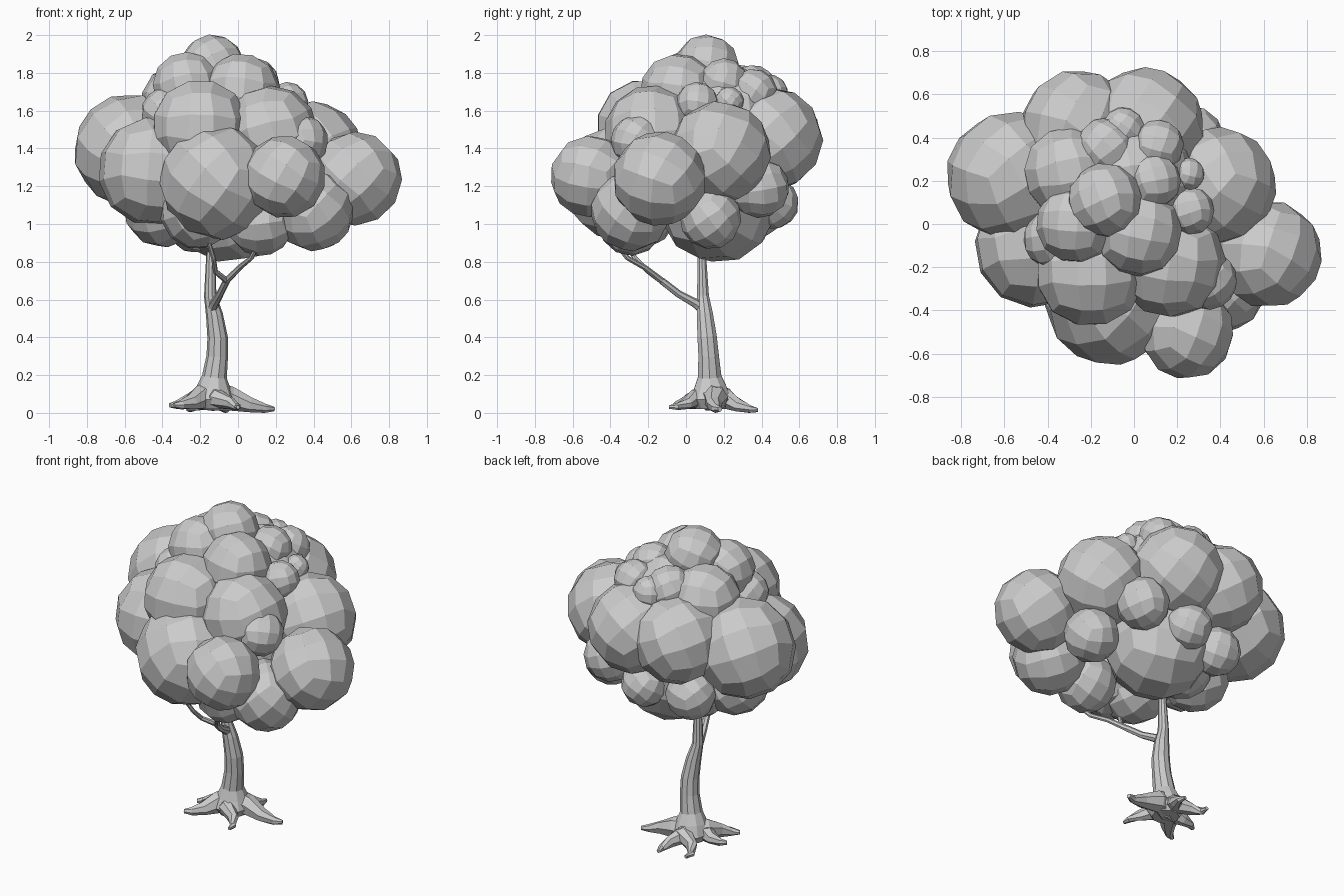
import bpy, bmesh, math, random
from mathutils import Vector, Euler

random.seed(4)
cube = bpy.data.objects.get("Cube")
if cube:
    bpy.data.objects.remove(cube, do_unlink=True)

GREY = (0.6, 0.6, 0.6, 1)
mat = bpy.data.materials.new("plain grey")
mat.use_nodes = True
mat.diffuse_color = GREY
mat.node_tree.nodes["Principled BSDF"].inputs["Base Color"].default_value = GREY


def finish(bm, name):
    bmesh.ops.recalc_face_normals(bm, faces=bm.faces)
    mesh = bpy.data.meshes.new(name)
    bm.to_mesh(mesh)
    bm.free()
    mesh.materials.append(mat)
    obj = bpy.data.objects.new(name, mesh)
    bpy.context.collection.objects.link(obj)
    return obj


def leaf_clump(name, x, y, z, r):
    """Faceted ball made from a rounded cube, turned at random."""
    bm = bmesh.new()
    bmesh.ops.create_cube(bm, size=2)
    bmesh.ops.subdivide_edges(bm, edges=bm.edges[:], cuts=2, use_grid_fill=True)
    turn = Euler([random.uniform(0, math.pi) for _ in range(3)]).to_matrix()
    for v in bm.verts:
        even = Vector([math.tan(c * math.pi / 4) for c in v.co])
        v.co = Vector((x, y, z)) + turn @ even.normalized() * r * 1.025
    return finish(bm, name)


def limb(name, points, sides=7):
    """Tapered tube through (x, y, z, radius) points."""
    bm = bmesh.new()
    path = [Vector(p[:3]) for p in points]
    rings = []
    for i, p in enumerate(path):
        d = path[min(i + 1, len(path) - 1)] - path[max(i - 1, 0)]
        q = Vector((0, 0, 1)).rotation_difference(d.normalized())
        ring = []
        for k in range(sides):
            a = math.tau * k / sides
            co = p + q @ Vector((math.cos(a), math.sin(a), 0)) * points[i][3]
            co.z = max(co.z, 0)
            ring.append(bm.verts.new(co))
        rings.append(ring)
    for a, b in zip(rings, rings[1:]):
        for k in range(sides):
            n = (k + 1) % sides
            bm.faces.new((a[k], a[n], b[n], b[k]))
    bm.faces.new(rings[0])
    bm.faces.new(rings[-1])
    return finish(bm, name)


# Trunk and forked branch
limb("trunk", [(-.13, .13, .02, .08), (-.13, .13, .07, .115), (-.13, .13, .13, .092),
               (-.125, .125, .19, .066), (-.11, .12, .3, .057), (-.108, .112, .4, .054),
               (-.125, .1, .52, .045), (-.147, .09, .62, .033), (-.145, .085, .8, .025),
               (-.13, .08, 1.1, .02)], 10)
limb("branch", [(-.14, .1, .54, .028), (-.125, .05, .58, .025), (-.095, -.04, .63, .02),
                (-.06, -.13, .7, .019)])
limb("branch_fork_left", [(-.06, -.13, .7, .018), (.01, -.22, .77, .015),
                          (.07, -.31, .82, .013), (.1, -.36, .88, .012)])
limb("branch_fork_right", [(-.06, -.13, .7, .017), (-.12, -.2, .75, .014),
                           (-.13, -.27, .82, .013), (-.16, -.33, .92, .012)])

# Roots: tip position, thickness and sideways bend
hub = Vector((-.13, .13, .09))
roots = [(-.34, -.06, .04, .065, .015), (.19, .18, .02, .065, -.015), (0, -.09, .03, .05, .025),
         (-.07, .38, .015, .055, -.02), (-.25, .36, .02, .055, .035), (-.36, .1, .04, .06, -.02)]
for i, (x, y, z, r, bend) in enumerate(roots):
    tip = Vector((x, y, z))
    side = (tip - hub).cross(Vector((0, 0, 1))).normalized() * bend
    pts = []
    for t, thick, drop in ((0, 1.25, 0), (.3, 1, .2), (.6, .65, .65), (.85, .38, .95), (1, .2, 1)):
        p = hub.lerp(tip, t) + side * math.sin(t * math.tau)
        p.z = hub.z + (tip.z - hub.z) * drop
        pts.append((*p, r * thick))
    limb(f"root_{i + 1}", pts)

# Canopy: large outer clumps, crown, small fillers and underside
clumps = {
    "outer_clump": [
        (.62, -.14, 1.24, .245), (.245, -.5, 1.25, .215), (-.11, -.35, 1.22, .3),
        (-.45, -.1, 1.28, .285), (-.57, .22, 1.39, .295), (-.26, .45, 1.45, .26),
        (.05, .45, 1.45, .27), (.39, .18, 1.38, .265)],
    "crown_clump": [
        (-.135, .11, 1.83, .17), (-.2, -.22, 1.51, .255), (.17, -.18, 1.48, .25),
        (.02, -.04, 1.7, .2), (-.27, 0, 1.73, .18), (-.3, .24, 1.64, .21),
        (-.02, .21, 1.54, .3)],
    "small_clump": [
        (-.38, -.07, 1.59, .13), (-.13, .35, 1.7, .14), (-.05, .44, 1.69, .1),
        (.11, .36, 1.7, .12), (.09, .2, 1.75, .125), (.25, .23, 1.65, .075),
        (.26, .06, 1.64, .11), (.34, -.26, 1.44, .135)],
    "under_clump": [
        (.4, -.29, 1.07, .21), (-.04, .17, 1.11, .31), (.43, .13, 1.03, .16),
        (.12, -.29, 1.01, .175), (-.4, .07, 1.08, .2), (.26, .39, 1.19, .155),
        (-.03, .46, 1.11, .135), (-.3, .38, 1.08, .145), (-.21, -.25, 1.07, .2),
        (-.22, .17, 1.02, .17)],
}
for name, balls in clumps.items():
    for i, ball in enumerate(balls):
        leaf_clump(f"{name}_{i + 1}", *ball)
